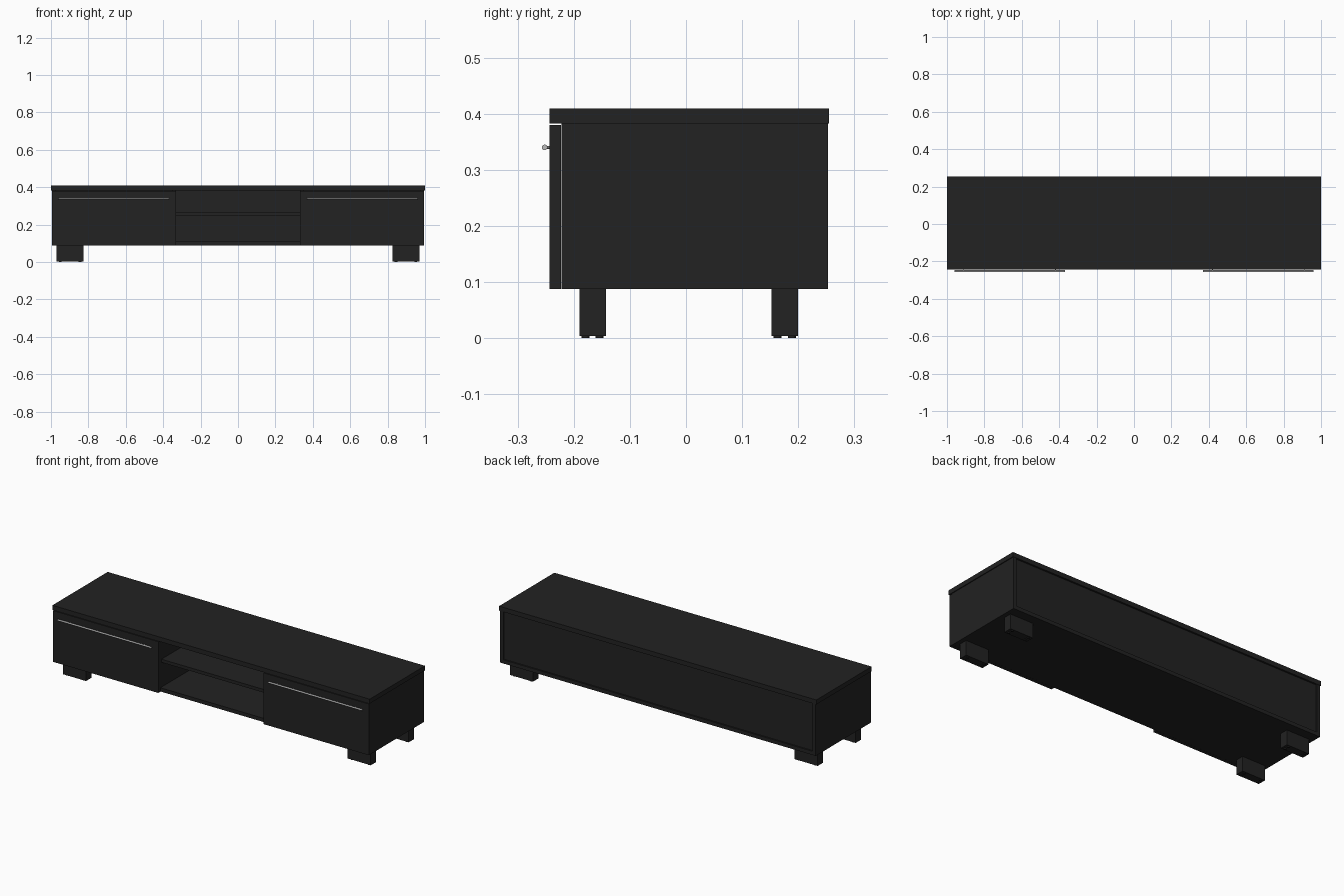
import bpy, math

if "Cube" in bpy.data.objects:
    bpy.data.objects.remove(bpy.data.objects["Cube"])


def material(name, rgb):
    m = bpy.data.materials.new(name)
    m.diffuse_color = (*rgb, 1)
    m.use_nodes = True
    m.node_tree.nodes["Principled BSDF"].inputs["Base Color"].default_value = m.diffuse_color
    return m


BLACK = material("black_brown", (0.016, 0.016, 0.016))
STEEL = material("brushed_steel", (0.5, 0.5, 0.5))


def box(name, x, y, z, mat=BLACK):
    """Box from (min, max) ranges on each axis."""
    bpy.ops.mesh.primitive_cube_add(size=1, location=[sum(r) / 2 for r in (x, y, z)])
    o = bpy.context.object
    o.name = name
    o.scale = [r[1] - r[0] for r in (x, y, z)]
    bpy.ops.object.transform_apply(location=False, rotation=False, scale=True)
    o.data.materials.append(mat)
    return o


def rod(name, loc, radius, length, axis, mat, sides=16):
    rot = {"x": (0, math.pi / 2, 0), "y": (math.pi / 2, 0, 0), "z": (0, 0, 0)}[axis]
    bpy.ops.mesh.primitive_cylinder_add(vertices=sides, radius=radius, depth=length,
                                        location=loc, rotation=rot)
    o = bpy.context.object
    o.name = name
    o.data.materials.append(mat)
    bpy.ops.object.shade_smooth_by_angle()
    return o


def span(s, a, b):
    """Range a..b mirrored to side s."""
    return tuple(sorted((s * a, s * b)))


# Carcass
box("top_board", (-1, 1), (-0.243, 0.255), (0.383, 0.409))
box("bottom_board", (-0.975, 0.975), (-0.222, 0.253), (0.088, 0.109))
box("back_panel", (-0.975, 0.975), (0.238, 0.245), (0.109, 0.383))
box("middle_shelf", (-0.334, 0.334), (-0.212, 0.238), (0.25, 0.268))

for s, side in ((-1, "left"), (1, "right")):
    box(f"{side}_side_panel", span(s, 0.975, 0.995), (-0.222, 0.253), (0.088, 0.383))
    box(f"{side}_divider", span(s, 0.334, 0.354), (-0.222, 0.238), (0.109, 0.383))

    # Drawer front with bar handle
    box(f"{side}_drawer_front", span(s, 0.332, 0.995), (-0.243, -0.2225), (0.088, 0.380))
    rod(f"{side}_handle", (s * 0.665, -0.252, 0.34), 0.005, 0.59, "x", STEEL)
    for x in (0.42, 0.91):
        rod(f"{side}_handle_post", (s * x, -0.2465, 0.34), 0.0025, 0.009, "y", STEEL, 10)

    # Legs with small floor pads
    for end, y0, y1 in (("front", -0.19, -0.143), ("back", 0.152, 0.2)):
        box(f"{side}_{end}_leg", span(s, 0.825, 0.97), (y0, y1), (0.004, 0.088))
        for x in (0.845, 0.95):
            for y in (y0 + 0.011, y1 - 0.011):
                rod("floor_pad", (s * x, y, 0.002), 0.007, 0.004, "z", BLACK, 12)
